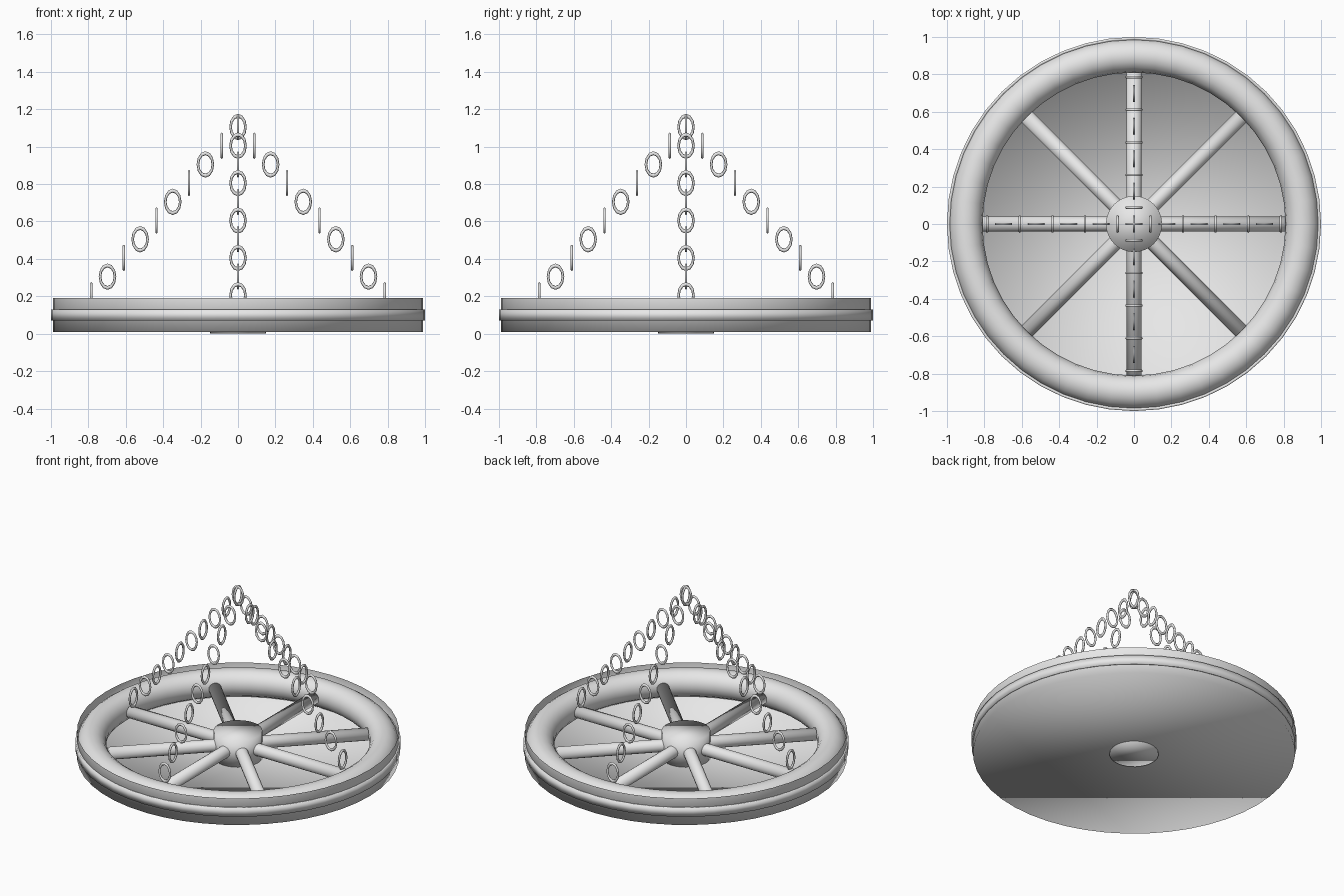
import bpy, bmesh, math
from mathutils import Matrix, Vector

cube = bpy.data.objects.get("Cube")
if cube:
    bpy.data.objects.remove(cube, do_unlink=True)

grey = bpy.data.materials.new("plain_grey")
grey.use_nodes = True
grey.diffuse_color = (0.8, 0.8, 0.8, 1)
grey.node_tree.nodes["Principled BSDF"].inputs["Base Color"].default_value = (0.8, 0.8, 0.8, 1)

MID = 0.10        # height of the wheel's middle plane
RIM_SIDES = 48


def finish(name):
    obj = bpy.context.object
    obj.name = name
    obj.data.materials.append(grey)
    bpy.ops.object.shade_smooth()
    return obj


def cylinder(name, radius, depth, z, sides, rotation=(0, 0, 0)):
    bpy.ops.mesh.primitive_cylinder_add(vertices=sides, radius=radius, depth=depth,
                                        location=(0, 0, z), rotation=rotation)
    return finish(name)


def remove_caps(obj, top=True, bottom=True):
    bm = bmesh.new()
    bm.from_mesh(obj.data)
    bm.normal_update()
    caps = [f for f in bm.faces
            if (top and f.normal.z > 0.9) or (bottom and f.normal.z < -0.9)]
    bmesh.ops.delete(bm, geom=caps, context='FACES_ONLY')
    bm.to_mesh(obj.data)
    bm.free()


# Round rim
bpy.ops.mesh.primitive_torus_add(major_radius=0.9, minor_radius=0.09, major_segments=RIM_SIDES,
                                 minor_segments=16, location=(0, 0, MID))
finish("rim")

# Shallow pan around the rim, open at the top
pan = cylinder("pan", 0.99, 0.18, MID, RIM_SIDES)
remove_caps(pan, bottom=False)

# Raised band around the pan
band = cylinder("outer_band", 1.0, 0.06, MID, RIM_SIDES)
remove_caps(band)
solid = band.modifiers.new("thickness", 'SOLIDIFY')
solid.thickness = 0.015
solid.offset = -1

# Central hub
cylinder("hub", 0.15, 0.19, 0.095, 32)

# Four bars crossing at the hub make eight spokes
for i in range(4):
    cylinder(f"spoke_bar_{i + 1}", 0.04, 1.62, MID, 16,
             (math.pi / 2, 0, i * math.pi / 4))


# Oval chain links, standing upright
def link(name, location, angle):
    bpy.ops.mesh.primitive_torus_add(major_radius=0.04, minor_radius=0.007,
                                     major_segments=12, minor_segments=6)
    obj = finish(name)
    obj.data.transform(Matrix.Rotation(angle, 4, 'Z')
                       @ Matrix.Diagonal((1, 1, 1.5, 1))
                       @ Matrix.Rotation(math.pi / 2, 4, 'X'))
    obj.location = location


LINKS = 9
for side in range(4):
    angle = side * math.pi / 2
    for i in range(LINKS):
        reach = 0.785 * (1 - i / LINKS)
        spot = Matrix.Rotation(angle, 3, 'Z') @ Vector((reach, 0, 0.205 + 0.1 * i))
        turn = math.pi / 2 if i % 2 == 0 else 0
        link(f"chain_{side + 1}_link_{i + 1}", spot, angle + turn)

# Crossed links at the peak
for i in range(2):
    link(f"top_link_{i + 1}", (0, 0, 1.105), i * math.pi / 2)
